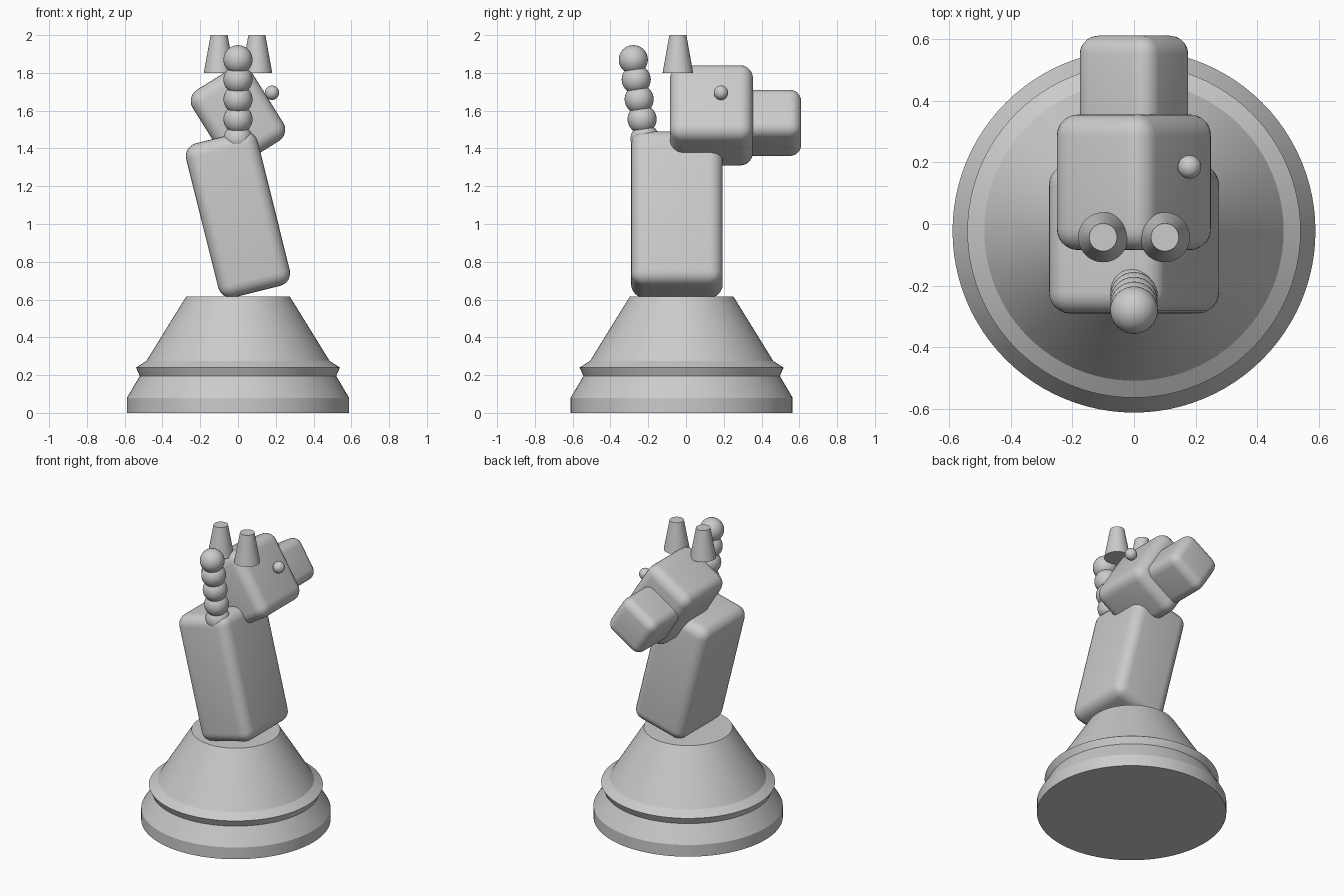
import bpy
import bmesh
from math import radians
from mathutils import Matrix

cube = bpy.data.objects.get("Cube")
if cube:
    bpy.data.objects.remove(cube, do_unlink=True)

# Single plain grey
grey = bpy.data.materials.new("plain_grey")
grey.use_nodes = True
colour = (0.6, 0.6, 0.6, 1)
grey.diffuse_color = colour
grey.node_tree.nodes["Principled BSDF"].inputs["Base Color"].default_value = colour


def finish(bm, name, location, angle=30):
    """Turn a bmesh into a smooth-shaded object with sharp corners kept."""
    bmesh.ops.recalc_face_normals(bm, faces=bm.faces)
    mesh = bpy.data.meshes.new(name)
    bm.to_mesh(mesh)
    bm.free()
    mesh.materials.append(grey)
    obj = bpy.data.objects.new(name, mesh)
    obj.location = location
    bpy.context.collection.objects.link(obj)
    bpy.ops.object.select_all(action="DESELECT")
    obj.select_set(True)
    bpy.context.view_layer.objects.active = obj
    bpy.ops.object.shade_smooth_by_angle(angle=radians(angle))
    return obj


def rounded_box(name, size, location, tilt, radius):
    bm = bmesh.new()
    bmesh.ops.create_cube(bm, size=1, matrix=Matrix.Diagonal((*size, 1)))
    bmesh.ops.bevel(bm, geom=bm.edges[:], offset=radius, segments=6,
                    profile=0.5, affect="EDGES", clamp_overlap=True)
    obj = finish(bm, name, location)
    obj.rotation_euler.y = radians(tilt)


def ball(name, radius, location):
    bm = bmesh.new()
    bmesh.ops.create_uvsphere(bm, u_segments=32, v_segments=20, radius=radius)
    finish(bm, name, location)


def lathe(name, profile, location, sides=64):
    """Revolve (radius, height) points and cap both ends."""
    bm = bmesh.new()
    rings = []
    for r, z in profile:
        ring = bmesh.ops.create_circle(bm, segments=sides, radius=r,
                                       matrix=Matrix.Translation((0, 0, z)))
        rings.append(ring["verts"])
    for low, high in zip(rings, rings[1:]):
        for i in range(sides):
            j = (i + 1) % sides
            bm.faces.new((low[i], low[j], high[j], high[i]))
    bm.faces.new(rings[0])
    bm.faces.new(rings[-1])
    finish(bm, name, location, 20)


# Stepped round pedestal
lathe("pedestal", [(0.588, 0), (0.588, 0.08), (0.52, 0.195), (0.54, 0.24),
                   (0.485, 0.275), (0.275, 0.615)], (0, -0.023, 0), 96)

# Leaning body, tilted head and snout
rounded_box("body", (0.39, 0.485, 0.84), (0, -0.048, 1.05), -14, 0.07)
rounded_box("head", (0.365, 0.44, 0.46), (0, 0.135, 1.575), -32, 0.07)
rounded_box("snout", (0.29, 0.40, 0.285), (0, 0.41, 1.535), -32, 0.06)

# Ears
for side, x in (("left", 0.1), ("right", -0.1)):
    lathe(side + "_ear", [(0.081, 0), (0.045, 0.2)], (x, -0.043, 1.8), 48)

# Eyes, the right one sunk into the tilted head
ball("left_eye", 0.038, (0.18, 0.185, 1.695))
ball("right_eye", 0.038, (-0.165, 0.185, 1.68))

# Upright tail of overlapping beads
for i in range(5):
    ball(f"tail_bead_{i + 1}", 0.077,
         (0, -0.217 - 0.0155 * i, 1.45 + 0.105 * i))
